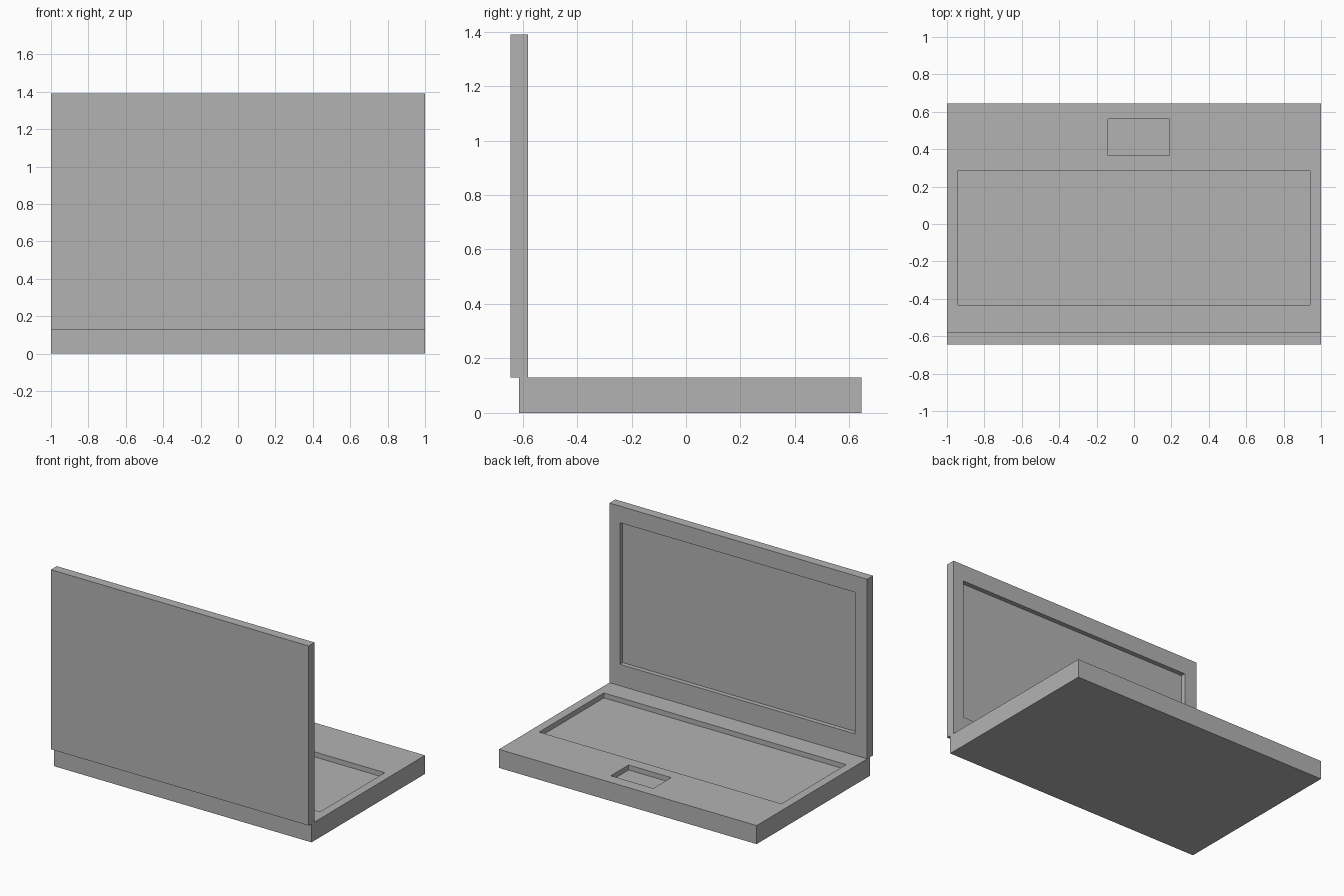
import bpy

if "Cube" in bpy.data.objects:
    bpy.data.objects.remove(bpy.data.objects["Cube"])

# Single plastic colour
grey = bpy.data.materials.new("grey plastic")
grey.diffuse_color = (0.45, 0.45, 0.45, 1)
grey.use_nodes = True
grey.node_tree.nodes["Principled BSDF"].inputs["Base Color"].default_value = grey.diffuse_color


def box(name, x, y, z):
    """Box spanning the given (min, max) ranges."""
    bpy.ops.mesh.primitive_cube_add(size=1, location=[(a + b) / 2 for a, b in (x, y, z)])
    ob = bpy.context.object
    ob.name = name
    ob.scale = [b - a for a, b in (x, y, z)]
    bpy.ops.object.transform_apply(location=True, rotation=False, scale=True)
    ob.data.materials.append(grey)
    return ob


def recess(body, name, x, y, z):
    """Cut a box-shaped pocket into the body."""
    cutter = box(name, x, y, z)
    cutter.hide_render = True
    cutter.display_type = 'WIRE'
    mod = body.modifiers.new(name, 'BOOLEAN')
    mod.operation = 'DIFFERENCE'
    mod.solver = 'EXACT'
    mod.object = cutter
    bpy.context.view_layer.objects.active = body
    bpy.ops.object.modifier_apply(modifier=mod.name)
    bpy.data.objects.remove(cutter)


BASE_TOP, DEPTH = 0.13, 0.035
LID_FRONT = -0.58

# Base with keyboard well and touchpad well
base = box("base", (-1, 1), (-0.613, 0.645), (0, BASE_TOP))
recess(base, "keyboard_well", (-0.94, 0.94), (-0.433, 0.285), (BASE_TOP - DEPTH, 0.3))
recess(base, "touchpad_well", (-0.14, 0.19), (0.365, 0.562), (BASE_TOP - DEPTH, 0.3))

# Upright lid with sunken screen, slightly overhanging the base at the hinge side
lid = box("lid", (-1, 1), (-0.645, LID_FRONT), (BASE_TOP, 1.39))
recess(lid, "screen_well", (-0.905, 0.92), (LID_FRONT - 0.032, 0), (0.28, 1.273))
